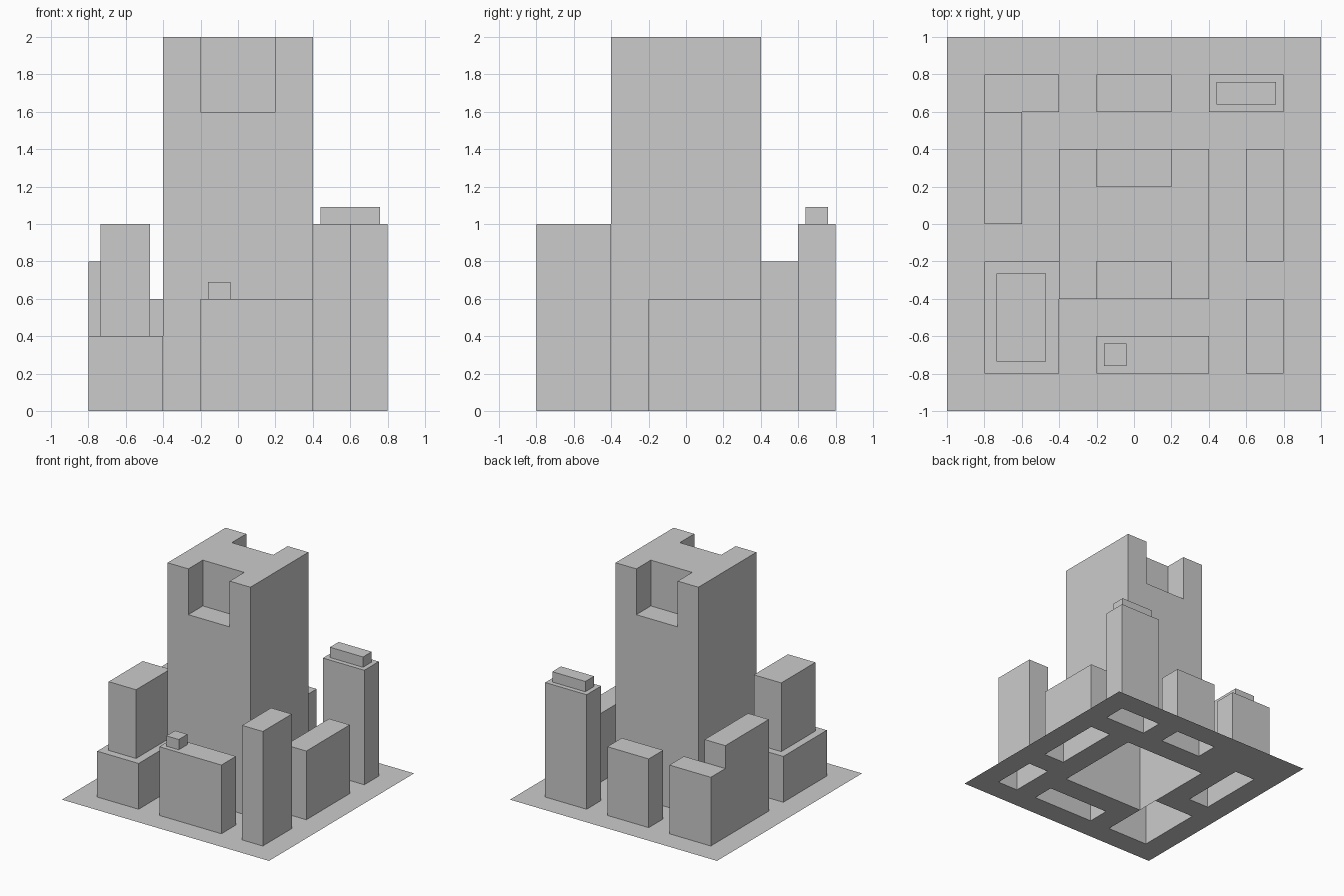
import bpy
import bmesh
from mathutils import Vector

if "Cube" in bpy.data.objects:
    bpy.data.objects.remove(bpy.data.objects["Cube"])


def add_quad(bm, corners, normal):
    """Add one face, wound so that it looks along the given normal."""
    face = bm.faces.new([bm.verts.new(c) for c in corners])
    face.normal_update()
    if face.normal.dot(Vector(normal)) < 0:
        face.normal_flip()


def terraced(name, boxes):
    """Open-bottomed shell from (x0, x1, y0, y1, height); later boxes override.
    A height of None leaves an opening."""
    xs = sorted({v for b in boxes for v in b[0:2]})
    ys = sorted({v for b in boxes for v in b[2:4]})
    nx, ny = len(xs) - 1, len(ys) - 1

    def height(i, j):
        h = None
        if 0 <= i < nx and 0 <= j < ny:
            cx, cy = (xs[i] + xs[i + 1]) / 2, (ys[j] + ys[j + 1]) / 2
            for x0, x1, y0, y1, z in boxes:
                if x0 < cx < x1 and y0 < cy < y1:
                    h = z
        return h

    bm = bmesh.new()
    for i in range(nx):
        for j in range(ny):
            h = height(i, j)
            if h is None:
                continue
            x0, x1, y0, y1 = xs[i], xs[i + 1], ys[j], ys[j + 1]
            add_quad(bm, [(x0, y0, h), (x1, y0, h), (x1, y1, h), (x0, y1, h)], (0, 0, 1))
            sides = [(-1, 0, (x0, y0), (x0, y1)), (1, 0, (x1, y0), (x1, y1)),
                     (0, -1, (x0, y0), (x1, y0)), (0, 1, (x0, y1), (x1, y1))]
            for dx, dy, a, b in sides:
                low = height(i + dx, j + dy) or 0
                if low < h:
                    add_quad(bm, [(*a, low), (*b, low), (*b, h), (*a, h)], (dx, dy, 0))
    bmesh.ops.remove_doubles(bm, verts=bm.verts, dist=1e-4)
    mesh = bpy.data.meshes.new(name)
    bm.to_mesh(mesh)
    bm.free()
    bpy.context.collection.objects.link(bpy.data.objects.new(name, mesh))


# Buildings: first box is the footprint, the others are steps, notches and roof units
buildings = {
    "central_tower": [(-0.4, 0.4, -0.4, 0.4, 2.0),
                      (-0.2, 0.2, -0.4, -0.2, 1.6),
                      (-0.2, 0.2, 0.2, 0.4, 1.6)],
    "front_left_stepped_block": [(-0.8, -0.4, -0.8, -0.2, 0.4),
                                 (-0.735, -0.47, -0.735, -0.265, 1.0)],
    "front_block": [(-0.2, 0.4, -0.8, -0.6, 0.6),
                    (-0.16, -0.04, -0.76, -0.64, 0.69)],
    "front_right_block": [(0.6, 0.8, -0.8, -0.4, 1.0)],
    "right_block": [(0.6, 0.8, -0.2, 0.4, 0.6)],
    "back_right_block": [(0.4, 0.8, 0.6, 0.8, 1.0),
                         (0.44, 0.76, 0.64, 0.76, 1.09)],
    "back_block": [(-0.2, 0.2, 0.6, 0.8, 0.6)],
    "left_corner_block": [(-0.8, -0.6, 0.0, 0.6, 0.8),
                          (-0.8, -0.4, 0.6, 0.8, 0.6)],
}
for name, boxes in buildings.items():
    terraced(name, boxes)

# Base sheet, open underneath each building footprint
terraced("base_sheet", [(-1, 1, -1, 1, 0)] +
         [(*boxes[0][:4], None) for boxes in buildings.values()])
